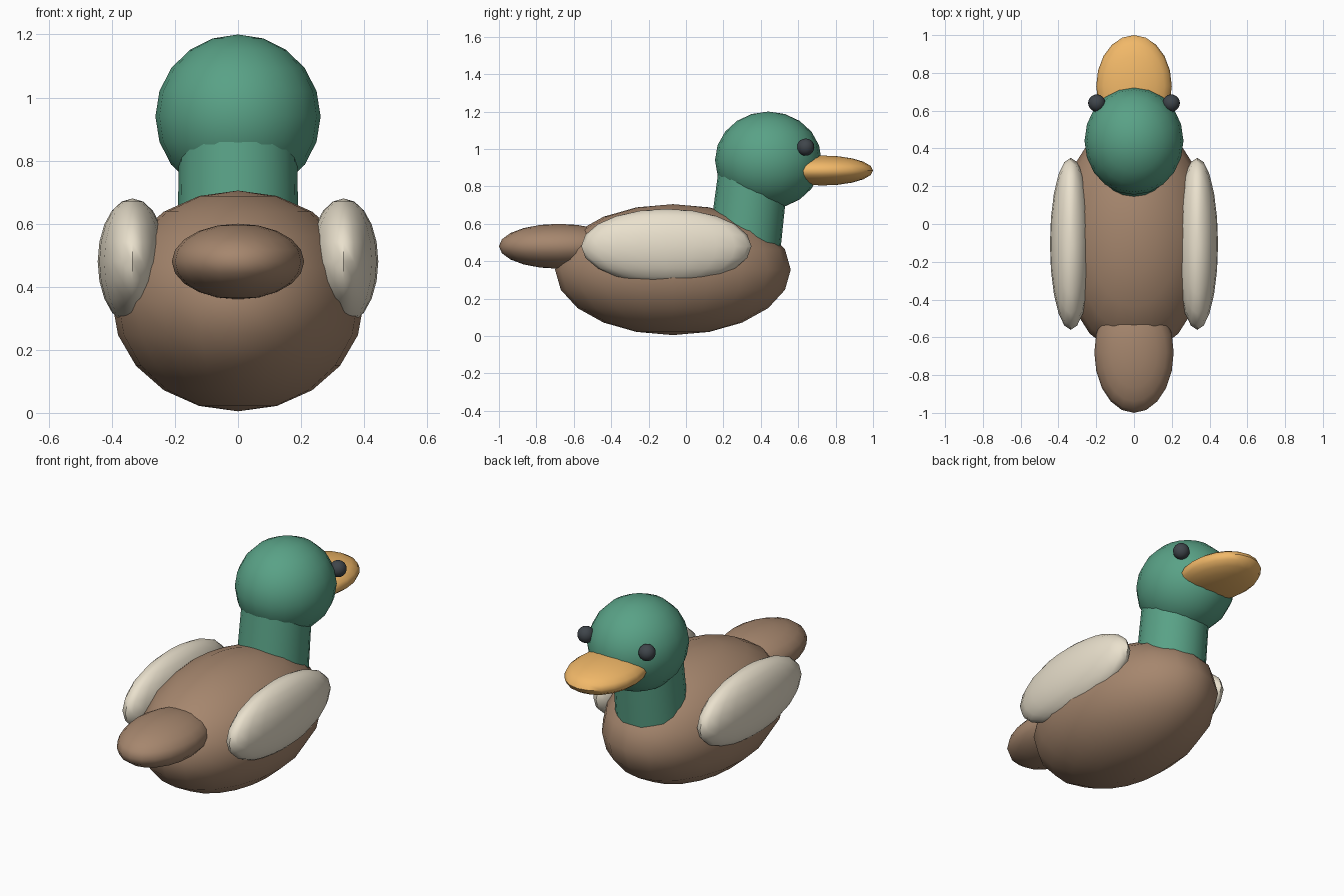
import bpy
from mathutils import Vector

if "Cube" in bpy.data.objects:
    bpy.data.objects.remove(bpy.data.objects["Cube"])


def material(name, rgb):
    m = bpy.data.materials.new(name)
    m.diffuse_color = (*rgb, 1)
    m.use_nodes = True
    m.node_tree.nodes["Principled BSDF"].inputs["Base Color"].default_value = m.diffuse_color
    return m


BROWN = material("brown", (0.38, 0.24, 0.155))
GREEN = material("green", (0.10, 0.36, 0.24))
CREAM = material("cream", (0.82, 0.75, 0.61))
ORANGE = material("orange", (0.88, 0.48, 0.14))
DARK = material("dark", (0.05, 0.06, 0.07))


def finish(name, mat):
    ob = bpy.context.object
    ob.name = name
    ob.data.materials.append(mat)
    bpy.ops.object.shade_smooth_by_angle(angle=0.9)
    return ob


def ellipsoid(name, centre, radii, mat):
    bpy.ops.mesh.primitive_uv_sphere_add(segments=20, ring_count=10, radius=1, location=centre)
    bpy.context.object.scale = radii
    bpy.ops.object.transform_apply(location=False, rotation=False, scale=True)
    return finish(name, mat)


# Body and tail
ellipsoid("body", (0, -0.07, 0.355), (0.40, 0.63, 0.35), BROWN)
ellipsoid("tail", (0, -0.68, 0.48), (0.21, 0.32, 0.12), BROWN)

# Forward-leaning neck, ends buried in body and head
low, high = Vector((0, 0.306, 0.42)), Vector((0, 0.366, 0.92))
axis = high - low
bpy.ops.mesh.primitive_cone_add(vertices=20, radius1=0.194, radius2=0.186, depth=axis.length,
                                location=(low + high) / 2,
                                rotation=axis.to_track_quat('Z', 'Y').to_euler())
finish("neck", GREEN)

# Head and bill
ellipsoid("head", (0, 0.44, 0.94), (0.262, 0.285, 0.26), GREEN)
ellipsoid("bill", (0, 0.73, 0.885), (0.20, 0.27, 0.08), ORANGE)

# Paired wings and eyes
for side, x in (("left", -1), ("right", 1)):
    ellipsoid(side + "_wing", (x * 0.335, -0.105, 0.48), (0.11, 0.455, 0.20), CREAM)
    ellipsoid(side + "_eye", (x * 0.197, 0.64, 1.01), (0.046, 0.046, 0.046), DARK)
